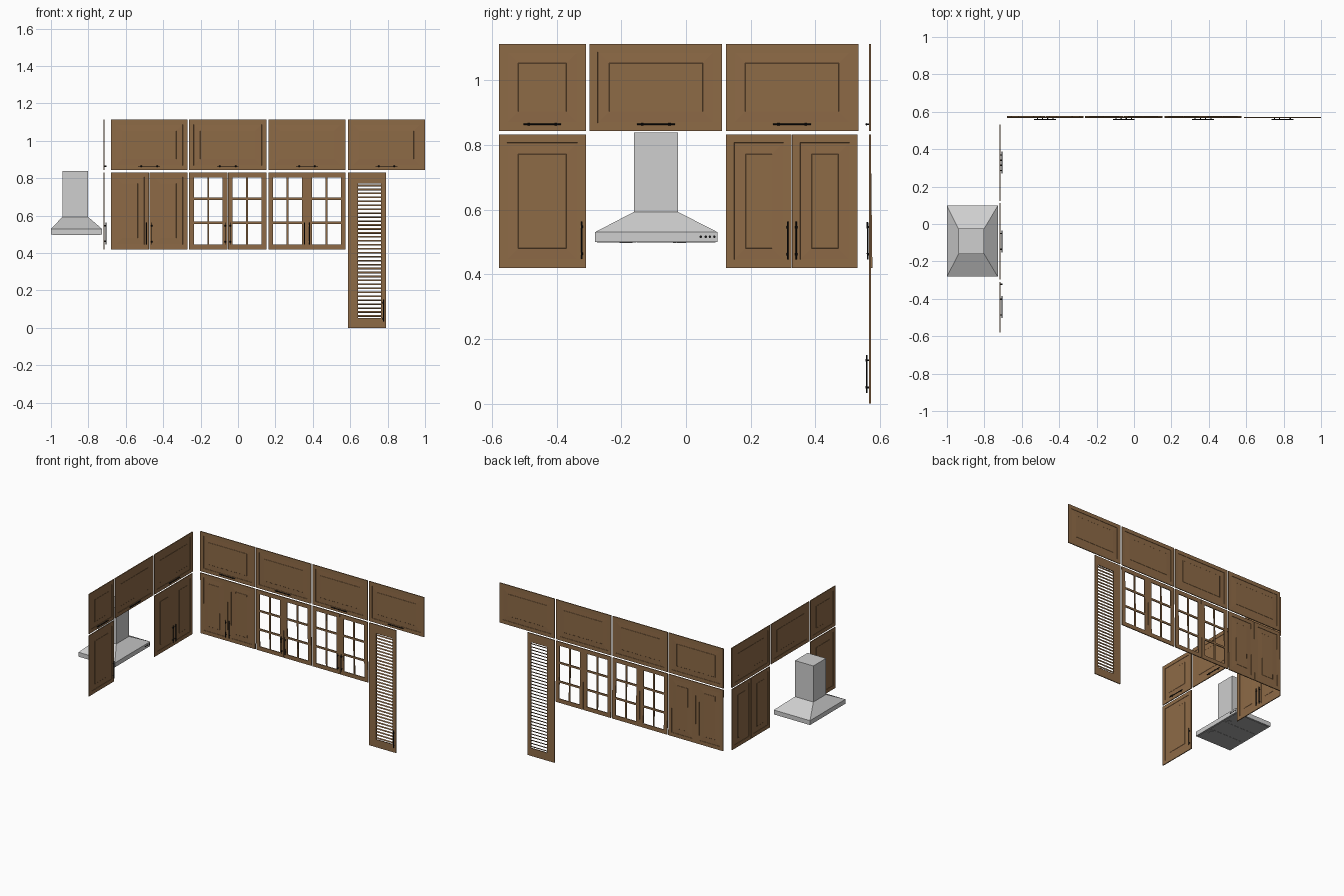
import bpy, bmesh, math
from mathutils import Matrix, Vector

if "Cube" in bpy.data.objects:
    bpy.data.objects.remove(bpy.data.objects["Cube"])


def material(name, rgb):
    m = bpy.data.materials.new(name)
    m.diffuse_color = (*rgb, 1)
    m.use_nodes = True
    m.node_tree.nodes["Principled BSDF"].inputs["Base Color"].default_value = m.diffuse_color
    return m


WOOD = material("brown_wood", (0.27, 0.145, 0.062))
BLACK = material("black_metal", (0.008, 0.008, 0.008))
STEEL = material("light_steel", (0.62, 0.62, 0.62))
FILTER = material("grey_filter", (0.38, 0.38, 0.38))

# Wall frames: local u = across, v = up, w = out of the wall toward the room
BACK = Matrix(((1, 0, 0, 0), (0, 0, -1, 0.569), (0, 1, 0, 0), (0, 0, 0, 1)))
LEFT = Matrix(((0, 0, 1, -0.716), (1, 0, 0, 0), (0, 1, 0, 0), (0, 0, 0, 1)))
# lower back doors lean back very slightly at the bottom
LEAN = (Matrix.Translation((0, 0.571, 0.626)) @ Matrix.Rotation(0.012, 4, 'X')
        @ Matrix.Translation((0, -0.569, -0.626)) @ BACK)
T = 0.006  # door thickness


def finish(name, bm, mat, frame=Matrix()):
    bm.transform(frame)
    bmesh.ops.recalc_face_normals(bm, faces=bm.faces)
    me = bpy.data.meshes.new(name)
    bm.to_mesh(me)
    bm.free()
    me.materials.append(mat)
    ob = bpy.data.objects.new(name, me)
    bpy.context.collection.objects.link(ob)
    return ob


def add_box(bm, lo, hi, rot=None):
    lo, hi = Vector(lo), Vector(hi)
    m = Matrix.Translation((lo + hi) / 2)
    if rot:
        m = m @ rot
    bmesh.ops.create_cube(bm, size=1, matrix=m @ Matrix.Diagonal((*(hi - lo), 1)))


def loft(bm, rings):
    """Skin a list of closed point rings and cap both ends."""
    vs = [[bm.verts.new(p) for p in r] for r in rings]
    for a, b in zip(vs, vs[1:]):
        for i in range(len(a)):
            j = (i + 1) % len(a)
            bm.faces.new((a[i], a[j], b[j], b[i]))
    bm.faces.new(vs[0])
    bm.faces.new(vs[-1])


def rect(u0, u1, v0, v1, w):
    return [(u0, v0, w), (u1, v0, w), (u1, v1, w), (u0, v1, w)]


def panel_door(name, frame, u0, u1, v0, v1):
    """Solid door with a grooved raised panel on both sides."""
    h = T / 2
    front = [(0.061, h - 0.0002), (0.060, h - 0.001), (0.028, h - 0.002),
             (0.0255, h - 0.002), (0.025, h), (0, h)]
    prof = front + [(i, -w) for i, w in reversed(front)]
    bm = bmesh.new()
    loft(bm, [rect(u0 + i, u1 - i, v0 + i, v1 - i, w) for i, w in prof])
    finish(name, bm, WOOD, frame)


def lattice(name, frame, us, vs):
    """Flat board cut with a grid of openings (odd cells are open)."""
    bm = bmesh.new()
    grid = [[bm.verts.new((u, v, -T / 2)) for v in vs] for u in us]
    for i in range(len(us) - 1):
        for j in range(len(vs) - 1):
            if not (i % 2 and j % 2):
                bm.faces.new((grid[i][j], grid[i + 1][j], grid[i + 1][j + 1], grid[i][j + 1]))
    ext = bmesh.ops.extrude_face_region(bm, geom=bm.faces[:], use_keep_orig=True)
    bmesh.ops.translate(bm, vec=(0, 0, T),
                        verts=[g for g in ext["geom"] if isinstance(g, bmesh.types.BMVert)])
    finish(name, bm, WOOD, frame)


def handle(name, frame, u, v, upright):
    """Slim bar on two collared posts."""
    bm = bmesh.new()
    along = Matrix.Rotation(math.pi / 2, 4, 'X' if upright else 'Y')
    bmesh.ops.create_cone(bm, cap_ends=True, segments=10, radius1=0.0024, radius2=0.0024,
                          depth=0.117, matrix=Matrix.Translation((u, v, 0.0105)) @ along)
    for s in (-0.042, 0.042):
        c = (u, v + s) if upright else (u + s, v)
        bmesh.ops.create_cone(bm, cap_ends=True, segments=10, radius1=0.003, radius2=0.003,
                              depth=0.008, matrix=Matrix.Translation((*c, 0.0065)))
        bmesh.ops.create_cone(bm, cap_ends=True, segments=10, radius1=0.0034, radius2=0.0034,
                              depth=0.008, matrix=Matrix.Translation((*c, 0.0105)) @ along)
    finish(name, bm, BLACK, frame)


UP, LOW = (0.843, 1.113), (0.42, 0.832)

# Upper lift-up doors on both walls
uppers = [("left", LEFT, s) for s in ((-0.579, -0.31), (-0.298, 0.112), (0.123, 0.533))]
uppers += [("back", BACK, s) for s in ((-0.68, -0.27), (-0.262, 0.152), (0.162, 0.576), (0.587, 1.0))]
for i, (wall, frame, (a, b)) in enumerate(uppers):
    panel_door(f"{wall}_upper_door_{i}", frame, a, b, *UP)
    handle(f"{wall}_upper_handle_{i}", frame, (a + b) / 2, 0.864, False)

# Lower single door on the left wall
panel_door("left_single_door", LEFT, -0.579, -0.31, *LOW)
handle("left_single_handle", LEFT, -0.322, 0.505, True)

# Lower pairs of solid and open-paned doors
pairs = [("left_pair", LEFT, 0.124, 0.531, False), ("back_pair", LEAN, -0.68, -0.27, False),
         ("glazed_pair_a", LEAN, -0.262, 0.152, True), ("glazed_pair_b", LEAN, 0.162, 0.576, True)]
for name, frame, a, b, paned in pairs:
    mid = (a + b) / 2
    for side, p, q in (("l", a, mid - 0.0008), ("r", mid + 0.0008, b)):
        if paned:
            c = (p + q) / 2
            lattice(f"{name}_door_{side}", frame,
                    [p, p + 0.026, c - 0.005, c + 0.005, q - 0.026, q],
                    [LOW[0], 0.447, 0.556, 0.569, 0.683, 0.696, 0.805, LOW[1]])
        else:
            panel_door(f"{name}_door_{side}", frame, p, q, *LOW)
        handle(f"{name}_handle_{side}", frame, mid + (-0.0135 if side == "l" else 0.0135),
               0.504, True)

# Tall louvred door
lattice("louvre_door_frame", BACK, [0.588, 0.642, 0.764, 0.79], [0, 0.053, 0.772, 0.832])
bm = bmesh.new()
N = 34
tilt = Matrix.Rotation(math.radians(-35), 4, 'X')
for k in range(N):
    v = 0.053 + (k + 0.5) * 0.719 / N
    add_box(bm, (0.640, v - 0.0045, -0.0012), (0.766, v + 0.0045, 0.0012), tilt)
finish("louvre_slats", bm, WOOD, BACK)
handle("louvre_handle", BACK, 0.777, 0.092, True)

# Extractor hood: rim, sloping canopy and chimney
bm = bmesh.new()
base, top = (-1.0, -0.728, -0.282, 0.098), (-0.939, -0.801, -0.161, -0.025)
loft(bm, [rect(*base, 0.50), rect(*base, 0.53), rect(*top, 0.593), rect(*top, 0.838)])
finish("hood_body", bm, STEEL)

# Filters under the hood, with small catches
bm = bmesh.new()
for k in range(3):
    y = -0.275 + k * 0.1225
    add_box(bm, (-0.992, y, 0.498), (-0.736, y + 0.121, 0.501))
for y in (-0.185, -0.02):
    add_box(bm, (-0.775, y - 0.02, 0.496), (-0.755, y + 0.02, 0.499))
finish("hood_filters", bm, FILTER)

# Control buttons on the rim
bm = bmesh.new()
for y in (0.046, 0.061, 0.074, 0.088):
    bmesh.ops.create_cone(bm, cap_ends=True, segments=12, radius1=0.004, radius2=0.004, depth=0.003,
                          matrix=Matrix.Translation((-0.7275, y, 0.516)) @ Matrix.Rotation(math.pi / 2, 4, 'Y'))
finish("hood_buttons", bm, BLACK)
